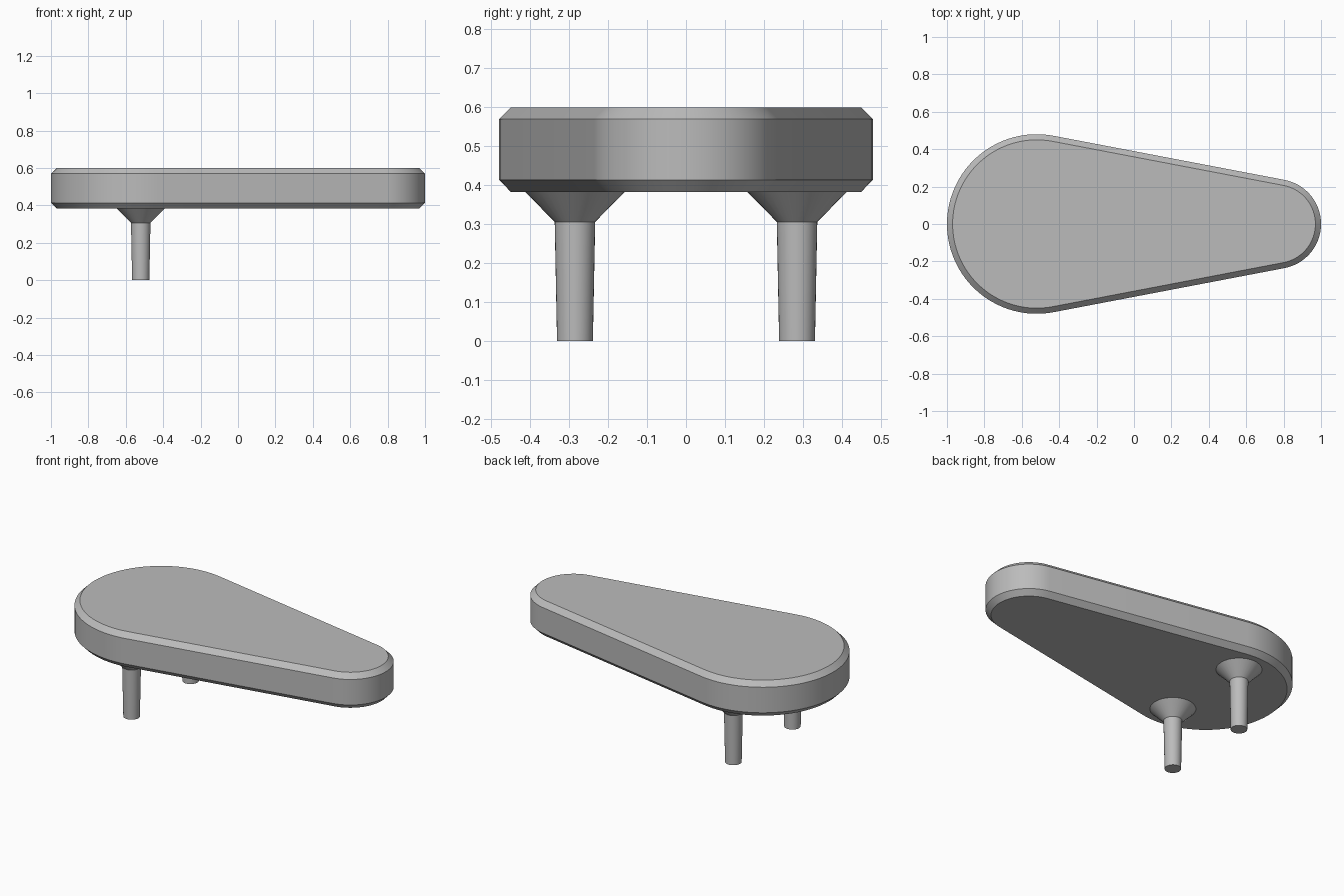
import bpy, bmesh
from math import sin, cos, pi, asin

cube = bpy.data.objects.get("Cube")
if cube:
    bpy.data.objects.remove(cube, do_unlink=True)

grey = bpy.data.materials.new("light grey")
grey.use_nodes = True
colour = (0.5, 0.5, 0.5, 1)
grey.diffuse_color = colour
grey.node_tree.nodes["Principled BSDF"].inputs["Base Color"].default_value = colour

BIG_X, BIG_R = -0.52, 0.48
TIP_X, TIP_R = 0.76, 0.24


def arc(cx, r, start, end, steps):
    """Points along a circular arc centred on the x axis."""
    angles = [start + (end - start) * i / steps for i in range(steps + 1)]
    return [(cx + r * cos(a), r * sin(a)) for a in angles]


def teardrop(inset):
    """Outline of two circles joined by their tangents, moved inwards."""
    a = pi / 2 - asin((BIG_R - TIP_R) / (TIP_X - BIG_X))
    return (arc(TIP_X, TIP_R - inset, -a, a, 32)
            + arc(BIG_X, BIG_R - inset, a, 2 * pi - a, 48))


def loft(name, rings):
    """Skin a stack of (outline, height) rings and cap both ends."""
    bm = bmesh.new()
    loops = [[bm.verts.new((x, y, z)) for x, y in outline] for outline, z in rings]
    n = len(loops[0])
    for low, high in zip(loops, loops[1:]):
        for i in range(n):
            j = (i + 1) % n
            bm.faces.new((low[i], low[j], high[j], high[i]))
    bm.faces.new(loops[0][::-1])
    bm.faces.new(loops[-1])
    mesh = bpy.data.meshes.new(name)
    bm.to_mesh(mesh)
    bm.free()
    mesh.materials.append(grey)
    obj = bpy.data.objects.new(name, mesh)
    bpy.context.collection.objects.link(obj)
    bpy.ops.object.select_all(action="DESELECT")
    obj.select_set(True)
    bpy.context.view_layer.objects.active = obj
    bpy.ops.object.shade_smooth_by_angle(angle=pi / 6)
    return obj


# Chamfered teardrop body
loft("body", [(teardrop(0.03), 0.383), (teardrop(0), 0.414),
              (teardrop(0), 0.57), (teardrop(0.03), 0.6)])

# Tapered pegs with flared collars
peg_profile = [(0.046, 0), (0.052, 0.306), (0.128, 0.383)]
for side, y in (("left", 0.285), ("right", -0.285)):
    rings = [(arc(0, r, 0, 2 * pi * 31 / 32, 31), z) for r, z in peg_profile]
    peg = loft(side + "_peg", rings)
    peg.location = (BIG_X, y, 0)
